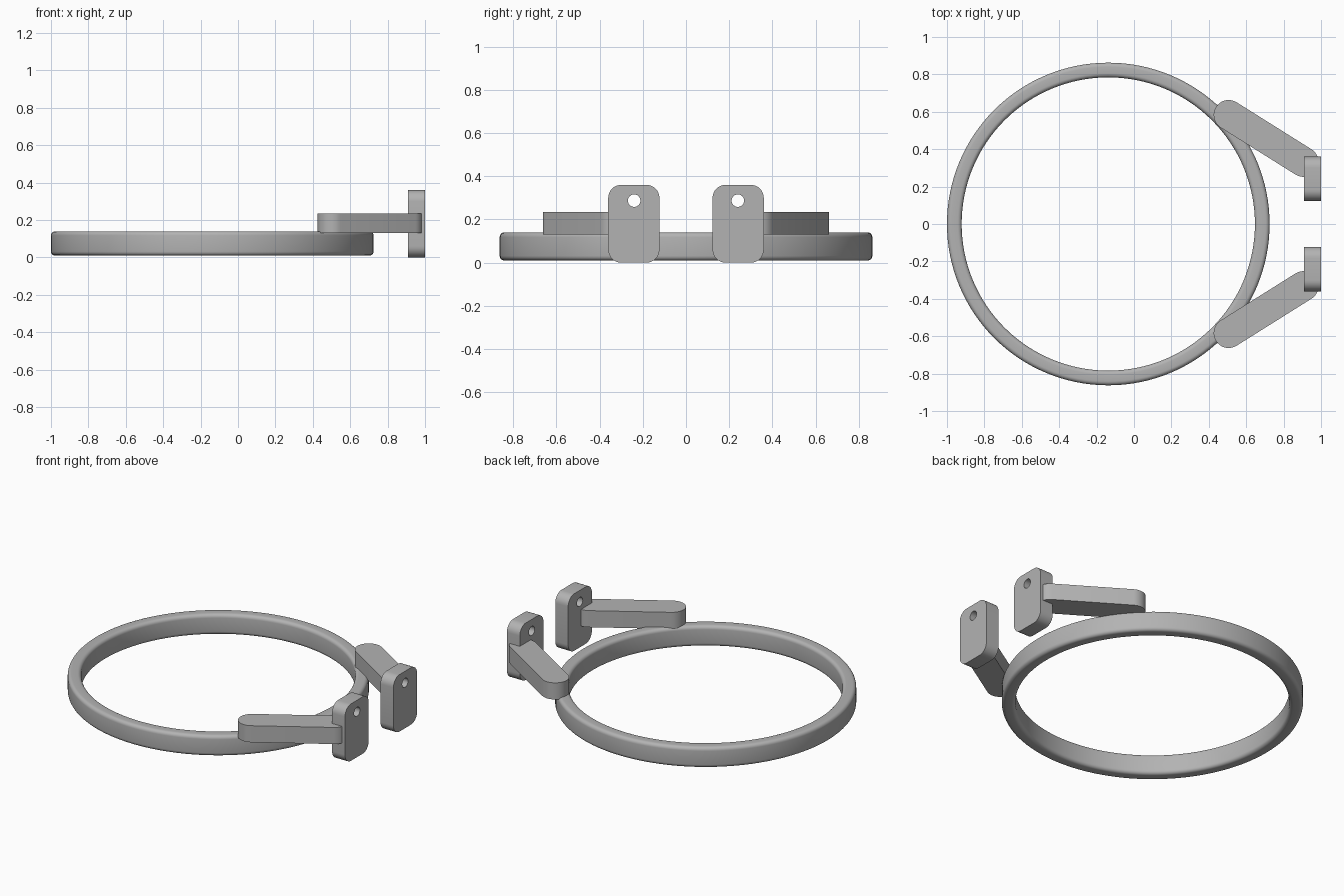
import bpy, bmesh, math
from mathutils import Vector

if "Cube" in bpy.data.objects:
    bpy.data.objects.remove(bpy.data.objects["Cube"])

grey = bpy.data.materials.new("grey_metal")
grey.diffuse_color = (0.45, 0.45, 0.45, 1)
grey.use_nodes = True
grey.node_tree.nodes["Principled BSDF"].inputs["Base Color"].default_value = grey.diffuse_color


def finish(name, bm):
    bmesh.ops.recalc_face_normals(bm, faces=bm.faces)
    me = bpy.data.meshes.new(name)
    bm.to_mesh(me)
    bm.free()
    me.materials.append(grey)
    ob = bpy.data.objects.new(name, me)
    bpy.context.collection.objects.link(ob)
    bpy.ops.object.select_all(action='DESELECT')
    ob.select_set(True)
    bpy.context.view_layer.objects.active = ob
    bpy.ops.object.shade_smooth_by_angle(angle=math.radians(35))
    return ob


def arc(cx, cy, r, a0, a1, n):
    return [(cx + r * math.cos(math.radians(a0 + (a1 - a0) * i / n)),
             cy + r * math.sin(math.radians(a0 + (a1 - a0) * i / n))) for i in range(n + 1)]


def rounded_rect(x0, x1, y0, y1, r, n):
    pts = []
    for cx, cy, a in ((x1 - r, y1 - r, 0), (x0 + r, y1 - r, 90),
                      (x0 + r, y0 + r, 180), (x1 - r, y0 + r, 270)):
        pts += arc(cx, cy, r, a, a + 90, n)
    return pts


def prism(name, loops, place, depth):
    # Fill closed loops (outline plus holes) and extrude them
    bm = bmesh.new()
    edges = []
    for loop in loops:
        vs = [bm.verts.new(place(*p)) for p in loop]
        edges += [bm.edges.new((vs[i - 1], vs[i])) for i in range(len(vs))]
    bmesh.ops.triangle_fill(bm, use_beauty=True, edges=edges)
    out = bmesh.ops.extrude_face_region(bm, geom=bm.faces[:], use_keep_orig=True)
    moved = [g for g in out["geom"] if isinstance(g, bmesh.types.BMVert)]
    bmesh.ops.translate(bm, verts=moved, vec=depth)
    return finish(name, bm)


# Clamp ring: rounded rectangular section swept round a circle
bm = bmesh.new()
section = rounded_rect(0.784, 0.8625, 0.01, 0.14, 0.022, 5)
steps = 128
rings = []
for k in range(steps):
    a = math.tau * k / steps
    rings.append([bm.verts.new((-0.1375 + r * math.cos(a), r * math.sin(a), z)) for r, z in section])
for k in range(steps):
    A, B = rings[k - 1], rings[k]
    for i in range(len(section)):
        bm.faces.new((A[i - 1], B[i - 1], B[i], A[i]))
finish("clamp_ring", bm)

for side, label in ((1, "back"), (-1, "front")):
    # Arm: round-ended bar on top of the ring
    p, q, r = (0.506, 0.583), (0.906, 0.332), 0.08
    ang = math.degrees(math.atan2(q[1] - p[1], q[0] - p[0]))
    outline = arc(*p, r, ang + 90, ang + 270, 20) + arc(*q, r, ang - 90, ang + 90, 20)
    prism(label + "_arm", [outline], lambda x, y: (x, side * y, 0.13), Vector((0, 0, 0.105)))

    # Lug plate with bolt hole
    plate = rounded_rect(0.123, 0.36, 0.0, 0.36, 0.06, 8)
    hole = arc(0.24, 0.287, 0.029, 0, 360, 24)[:-1]
    prism(label + "_lug_plate", [plate, hole], lambda y, z: (0.91, side * y, z), Vector((0.09, 0, 0)))
